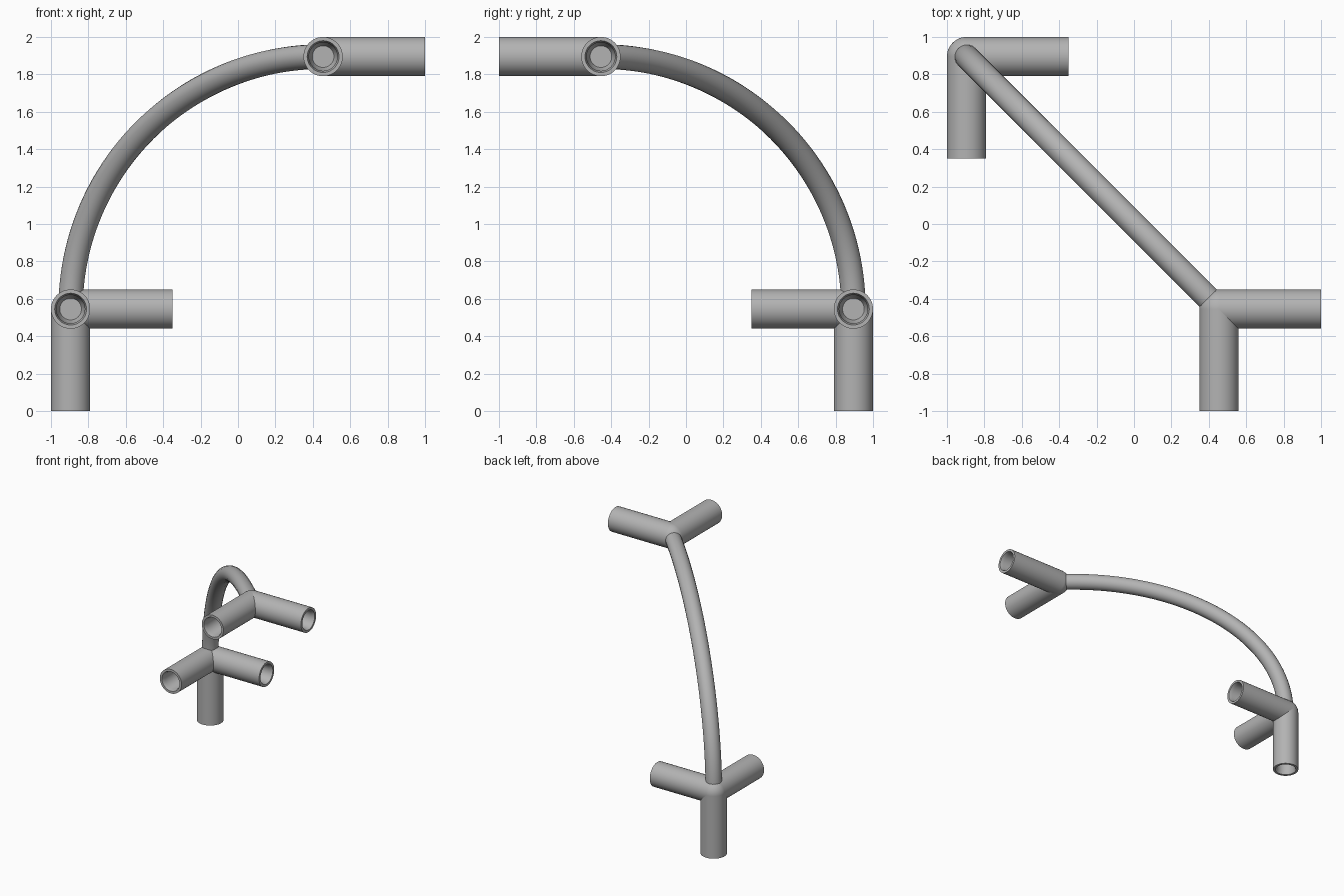
import bpy, bmesh
from math import sin, cos, pi
from mathutils import Vector

cube = bpy.data.objects.get("Cube")
if cube:
    bpy.data.objects.remove(cube, do_unlink=True)

RADIUS = 0.105
LENGTH = 0.545
SIDES = 48
LOW = Vector((-0.895, 0.895, 0.545))
HIGH = Vector((0.455, -0.455, 1.895))

grey = bpy.data.materials.new("pipe grey")
grey.use_nodes = True
colour = (0.45, 0.45, 0.45, 1)
grey.diffuse_color = colour
grey.node_tree.nodes["Principled BSDF"].inputs["Base Color"].default_value = colour


def finish(obj):
    obj.data.materials.append(grey)
    bpy.ops.object.select_all(action='DESELECT')
    obj.select_set(True)
    bpy.context.view_layer.objects.active = obj
    bpy.ops.object.shade_smooth_by_angle(angle=0.6)


def add_mesh(name, bm):
    bmesh.ops.recalc_face_normals(bm, faces=bm.faces)
    mesh = bpy.data.meshes.new(name)
    bm.to_mesh(mesh)
    bm.free()
    obj = bpy.data.objects.new(name, mesh)
    bpy.context.collection.objects.link(obj)
    finish(obj)
    return obj


# Open socket: outer wall, rim, bore and tapered bore floor
SOCKET = [(RADIUS, 0), (RADIUS, LENGTH), (0.085, LENGTH),
          (0.076, LENGTH - 0.03), (0.076, 0.2), (0.058, 0.16)]


def socket(name, origin, direction):
    bm = bmesh.new()
    rings = []
    for r, h in SOCKET:
        rings.append([bm.verts.new((r * cos(2 * pi * i / SIDES),
                                    r * sin(2 * pi * i / SIDES), h))
                      for i in range(SIDES)])
    for a, b in zip(rings, rings[1:]):
        for i in range(SIDES):
            j = (i + 1) % SIDES
            bm.faces.new((a[i], a[j], b[j], b[i]))
    bm.faces.new(rings[0])
    bm.faces.new(rings[-1])
    obj = add_mesh(name, bm)
    obj.location = origin
    obj.rotation_euler = Vector(direction).to_track_quat('Z', 'Y').to_euler()


# Rounded elbow at the meeting point of the sockets
def elbow(name, origin):
    bm = bmesh.new()
    bmesh.ops.create_uvsphere(bm, u_segments=SIDES, v_segments=24, radius=RADIUS)
    add_mesh(name, bm).location = origin


for level, origin in (("lower", LOW), ("upper", HIGH)):
    elbow(level + "_elbow", origin)
    socket(level + "_side_socket", origin, (1, 0, 0))
    socket(level + "_front_socket", origin, (0, -1, 0))
socket("lower_leg_socket", LOW, (0, 0, -1))

# Bowed strut: quarter ellipse rising from the lower joint to the upper one
curve = bpy.data.curves.new("bowed_strut", 'CURVE')
curve.dimensions = '3D'
curve.bevel_depth = 0.066
curve.bevel_resolution = 8
spline = curve.splines.new('POLY')
STEPS = 64
spline.points.add(STEPS)
span = HIGH - LOW
for i, point in enumerate(spline.points):
    t = pi / 2 * i / STEPS
    point.co = (LOW.x + span.x * (1 - cos(t)),
                LOW.y + span.y * (1 - cos(t)),
                LOW.z + span.z * sin(t), 1)
strut = bpy.data.objects.new("bowed_strut", curve)
bpy.context.collection.objects.link(strut)
bpy.ops.object.select_all(action='DESELECT')
strut.select_set(True)
bpy.context.view_layer.objects.active = strut
bpy.ops.object.convert(target='MESH')
finish(bpy.context.view_layer.objects.active)
